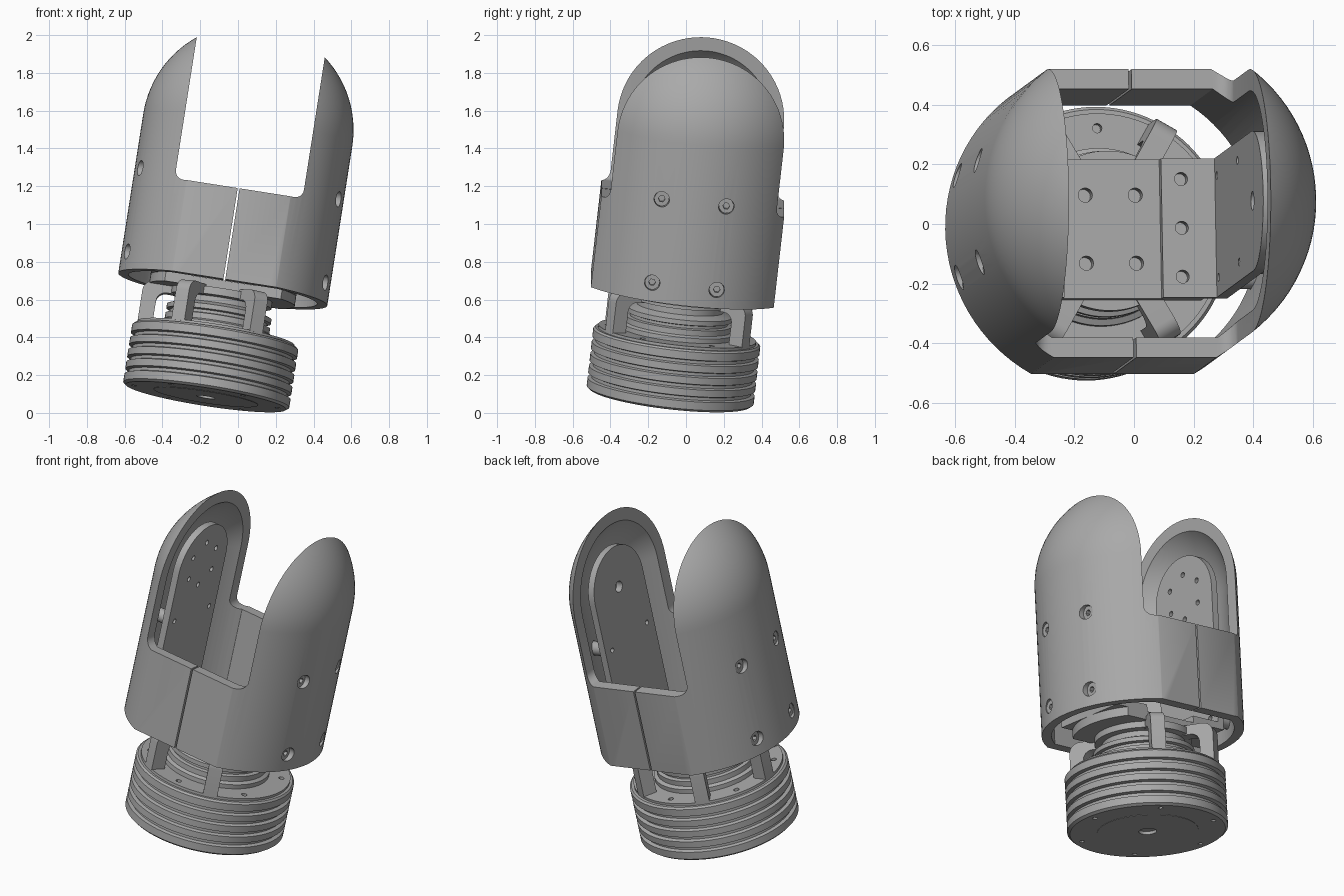
import bpy, bmesh, math
from math import cos, sin, pi, radians
from mathutils import Matrix, Vector

if "Cube" in bpy.data.objects:
    bpy.data.objects.remove(bpy.data.objects["Cube"])

grey = bpy.data.materials.new("machined_grey")
grey.use_nodes = True
grey.diffuse_color = (0.4, 0.4, 0.4, 1)
grey.node_tree.nodes["Principled BSDF"].inputs["Base Color"].default_value = (0.4, 0.4, 0.4, 1)

# Leaning frame shared by every part
up = Vector((0.157, 0.115, 1)).normalized()
side = Vector((up.z, 0, -up.x)).normalized()
lean = Matrix((side, up.cross(side), up)).transposed().to_4x4()
lean.translation = (-0.17, -0.085, 0.085)


def finish(name, bm):
    bmesh.ops.recalc_face_normals(bm, faces=bm.faces)
    mesh = bpy.data.meshes.new(name)
    bm.to_mesh(mesh)
    bm.free()
    mesh.materials.append(grey)
    ob = bpy.data.objects.new(name, mesh)
    bpy.context.collection.objects.link(ob)
    ob.matrix_world = lean
    return ob


def prism(name, pts, a, b, axis="z", turn=0):
    """Extrude a 2D outline from a to b along an axis."""
    place = {"x": lambda u, v: (a, u, v), "y": lambda u, v: (u, a, v), "z": lambda u, v: (u, v, a)}[axis]
    step = Vector([(b - a) * (axis == k) for k in "xyz"])
    bm = bmesh.new()
    face = bm.faces.new([bm.verts.new(place(u, v)) for u, v in pts])
    new = bmesh.ops.extrude_face_region(bm, geom=[face])["geom"]
    bmesh.ops.translate(bm, vec=step, verts=[g for g in new if isinstance(g, bmesh.types.BMVert)])
    if not any(f.is_valid and len(f.verts) == len(pts) and f is face for f in bm.faces):
        bm.faces.new([bm.verts.new(place(u, v)) for u, v in pts])
        bmesh.ops.remove_doubles(bm, verts=bm.verts, dist=1e-6)
    bmesh.ops.rotate(bm, verts=bm.verts, matrix=Matrix.Rotation(turn, 3, "Z"))
    return finish(name, bm)


def lathe(name, profile, steps=96):
    """Revolve an (r, z) profile that begins and ends on the axis."""
    bm = bmesh.new()
    vs = [bm.verts.new((r, 0, z)) for r, z in profile]
    es = [bm.edges.new(p) for p in zip(vs, vs[1:])]
    bmesh.ops.spin(bm, geom=vs + es, axis=(0, 0, 1), cent=(0, 0, 0), angle=2 * pi,
                   steps=steps, use_duplicate=False)
    bmesh.ops.remove_doubles(bm, verts=bm.verts, dist=1e-5)
    return finish(name, bm)


def arc(cx, cy, r, a0, a1, n=12):
    return [(cx + r * cos(radians(a0 + (a1 - a0) * i / n)),
             cy + r * sin(radians(a0 + (a1 - a0) * i / n))) for i in range(n + 1)]


def rod(name, u, v, r, a, b, axis="z", n=24):
    return prism(name, arc(u, v, r, 0, 360 - 360 / n, n - 1), a, b, axis)


def box(x, y, z0, z1):
    return prism("block", [(-x, -y), (x, -y), (x, y), (-x, y)], z0, z1)


def boolean(ob, cutters, op="DIFFERENCE"):
    for c in cutters:
        mod = ob.modifiers.new("cut", "BOOLEAN")
        mod.operation, mod.solver, mod.object = op, "EXACT", c
    dg = bpy.context.evaluated_depsgraph_get()
    mesh = bpy.data.meshes.new_from_object(ob.evaluated_get(dg))
    ob.modifiers.clear()
    ob.data = mesh
    for c in cutters:
        bpy.data.objects.remove(c)
    return ob


def capsule(name, r, flat, z0):
    body = lathe(name, [(0, z0)] + [(r, z0)] + arc(0, DOME, r, 0, 89, 24) + [(0, DOME + r)])
    return boolean(body, [box(1, flat, 0, 3)], "INTERSECT")


R, DOME, FLOOR, SLOT, SLOT_Z = 0.56, 1.44, 0.58, 0.343, 1.07
BOLTS = [(y, z) for y in (-0.172, 0.172) for z in (0.68, 1.13)]

# Outer shell: domed tube with flats, hollowed, slotted into two prongs
shell = capsule("outer_shell", R, 0.487, FLOOR)
boolean(shell, [capsule("hollow", 0.505, 0.42, FLOOR - 0.2)])
slot = ([(SLOT, 2.3), (-SLOT, 2.3)] + arc(-SLOT + 0.05, SLOT_Z + 0.05, 0.05, 180, 270, 6)
        + arc(SLOT - 0.05, SLOT_Z + 0.05, 0.05, 270, 360, 6))
boolean(shell, [prism("slot", slot, -1, 1, "y")])
boolean(shell, [box(0.005, 1, 0.4, 1.3)])
for y, z in BOLTS:
    boolean(shell, [rod("bore", y, z, 0.041, -1, 1, "x")])

# Inner plates, feet, bolts on both prongs
for s, label in ((1, "left"), (-1, "right")):
    outline = [(-0.235, 0.6), (0.235, 0.6)] + arc(0, DOME, 0.235, 0, 180, 24)
    plate = prism(label + "_inner_plate", outline, s * 0.35, s * 0.39, "x")
    holes = [(y, z, 0.014) for y, z in BOLTS]
    if s > 0:
        holes.append((0, DOME, 0.032))
    else:
        holes += [(u, v, 0.015) for u, v in arc(0, DOME, 0.13, 30, 330, 5)]
    boolean(plate, [rod("drill", y, z, r, s * 0.3, s * 0.45, "x", 16) for y, z, r in holes])
    foot = prism(label + "_foot", [(s * x, y) for x, y in
                 ((0.168, -0.235), (0.35, -0.235), (0.35, 0.235), (0.168, 0.235))], 0.6, 0.64)
    boolean(foot, [rod("drill", s * 0.235, y, 0.022, 0.55, 0.7) for y in (-0.165, 0, 0.165)])
    for i, (y, z) in enumerate(BOLTS):
        post = rod(f"{label}_bolt_{i + 1}", y, z, 0.039, s * 0.385, s * 0.515, "x")
        boolean(post, [rod("socket", y, z, 0.018, s * 0.49, s * 0.6, "x", 6)])

# Adapter plate: disc with two straight sides
adapter = lathe("adapter_plate", [(0, 0.55), (0.39, 0.55), (0.39, 0.6), (0, 0.6)])
boolean(adapter, [box(1, 0.235, 0.4, 0.8)], "INTERSECT")
boolean(adapter, [rod("drill", x, y, 0.024, 0.5, 0.7) for x in (-0.085, 0.085) for y in (-0.115, 0.115)])

# Stepped hub between base and adapter
lathe("hub", [(0, 0.3), (0.3, 0.3), (0.3, 0.37), (0.28, 0.38), (0.28, 0.41), (0.26, 0.415), (0.26, 0.43),
              (0.28, 0.435), (0.28, 0.46), (0.23, 0.48), (0.23, 0.51), (0.27, 0.515), (0.27, 0.555), (0, 0.555)])

# Grooved base drum
drum = [(0, 0.015), (0.05, 0.015), (0.05, 0), (0.43, 0), (0.445, 0.012)]
for z in (0.055, 0.12, 0.185, 0.25):
    drum += [(0.445, z), (0.425, z + 0.006), (0.425, z + 0.022), (0.445, z + 0.028)]
drum += [(0.445, 0.32), (0.435, 0.33), (0.42, 0.33), (0.42, 0.345), (0, 0.345)]
base = lathe("base_drum", drum)
rim = [(u, v) for u, v in arc(0, 0, 0.385, 0, 300, 5)]
boolean(base, [rod("drill", u, v, 0.014, -0.1, 0.03, n=12) for u, v in rim])
boolean(base, [rod("drill", u, v, 0.013, -0.1, 0.03, n=12) for u, v in arc(0, 0, 0.1, 0, 315, 7)])
boolean(base, [rod("drill", u, v, 0.016, 0.31, 0.5, n=12) for u, v in arc(0, 0, 0.37, 30, 330, 5)])
for name, r in (("bottom_ring", 0.28), ("bottom_cap", 0.14)):
    ring = lathe(name, [(0, -0.002), (r, -0.002), (r, 0.01), (0, 0.01)])
    boolean(ring, [rod("bore", 0, 0, 0.05, -0.1, 0.1)])

# Hooked support arms; the opening is left at one side
hook = ([(0.34, 0.34), (0.42, 0.34)] + arc(0.36, 0.505, 0.06, 0, 90, 8) + [(0.22, 0.565), (0.22, 0.51)]
        + arc(0.29, 0.46, 0.05, 90, 0, 6))
for k in range(1, 6):
    prism(f"support_arm_{k}", hook, -0.04, 0.04, "y", k * pi / 3)

# Smooth rounded walls, keep machined edges sharp
bpy.ops.object.select_all(action="DESELECT")
for ob in bpy.context.scene.objects:
    if ob.type == "MESH":
        ob.select_set(True)
        bpy.context.view_layer.objects.active = ob
bpy.ops.object.shade_smooth_by_angle(angle=radians(30))
